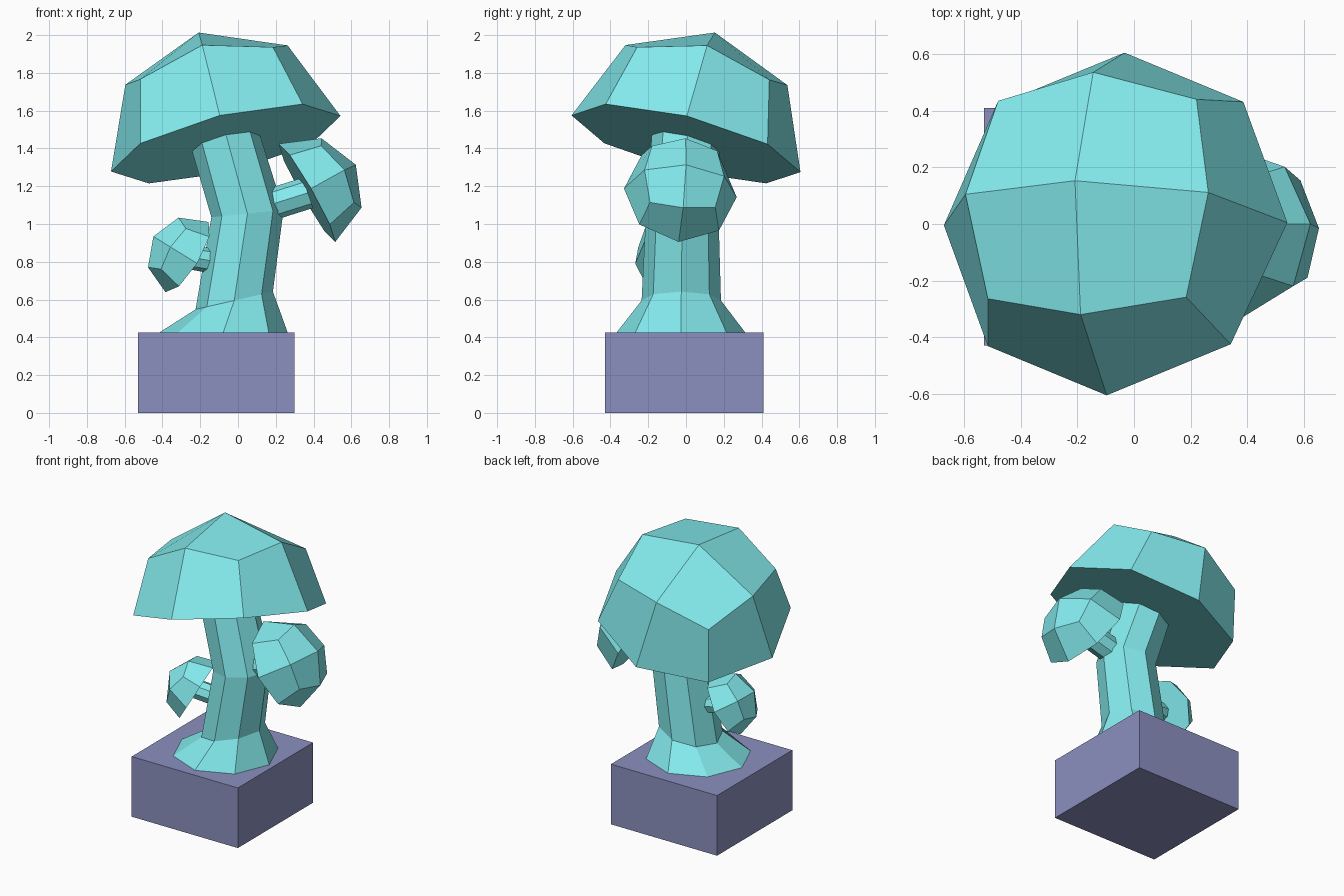
import bpy, bmesh, math
from mathutils import Vector, Matrix

if "Cube" in bpy.data.objects:
    bpy.data.objects.remove(bpy.data.objects["Cube"])


def material(name, color):
    m = bpy.data.materials.new(name)
    m.diffuse_color = color
    m.use_nodes = True
    m.node_tree.nodes["Principled BSDF"].inputs["Base Color"].default_value = m.diffuse_color
    return m


CYAN = material("cyan", (0.23, 0.83, 0.85, 1))
LILAC = material("lilac", (0.26, 0.28, 0.52, 1))


def finish(bm, name, mat):
    bmesh.ops.recalc_face_normals(bm, faces=bm.faces[:])
    me = bpy.data.meshes.new(name)
    bm.to_mesh(me)
    bm.free()
    me.materials.append(mat)
    ob = bpy.data.objects.new(name, me)
    bpy.context.collection.objects.link(ob)
    return ob


def frame(normal, x_hint):
    n = Vector(normal).normalized()
    y = n.cross(Vector(x_hint)).normalized()
    return Matrix((y.cross(n), y, n)).transposed()


def dome(name, center, radius, normal, x_hint):
    """Upper half of a spherified, once-divided cube, closed underneath."""
    bm = bmesh.new()
    bmesh.ops.create_cube(bm, size=2)
    bmesh.ops.subdivide_edges(bm, edges=bm.edges[:], cuts=1, use_grid_fill=True)
    for v in bm.verts:
        v.co.normalize()
    bmesh.ops.delete(bm, geom=[v for v in bm.verts if v.co.z < -0.01], context='VERTS')
    bmesh.ops.contextual_create(bm, geom=[e for e in bm.edges if e.is_boundary])
    rot = frame(normal, x_hint)
    for v in bm.verts:
        v.co = Vector(center) + rot @ (v.co * radius)
    return finish(bm, name, CYAN)


def tube(name, rings, x_hint):
    """Eight-sided tube through rings of (center, radius, normal)."""
    bm = bmesh.new()
    loops = []
    for c, r, n in rings:
        rot = frame(n, x_hint)
        loops.append([bm.verts.new(Vector(c) + rot @ Vector(
            (r * math.cos(i * math.pi / 4), r * math.sin(i * math.pi / 4), 0)))
            for i in range(8)])
    for a, b in zip(loops, loops[1:]):
        for i in range(8):
            j = (i + 1) % 8
            bm.faces.new((a[i], a[j], b[j], b[i]))
    bm.faces.new(loops[0])
    bm.faces.new(loops[-1])
    return finish(bm, name, CYAN)


# Square plinth
bm = bmesh.new()
bmesh.ops.create_cube(bm, size=1)
for v in bm.verts:
    v.co = Vector((v.co.x * 0.83 - 0.115, v.co.y * 0.84 - 0.01, (v.co.z + 0.5) * 0.425))
finish(bm, "plinth", LILAC)

# Main bent stem with a flared foot
tube("main_stem", [
    ((-0.08, -0.027, 0.42), 0.345, (0, 0, 1)),
    ((-0.02, -0.025, 0.595), 0.21, (-0.23, 0, 1)),
    ((0.05, -0.02, 1.055), 0.192, (-0.1, 0, 1)),
    ((-0.07, 0.0, 1.45), 0.185, (-0.23, 0.245, 0.942)),
], (1, 0, 0))

# Side stems
right_n, left_n = (0.94, 0.0, 0.33), (-0.97, -0.17, 0.17)
tube("right_branch", [((0.1, -0.02, 1.08), 0.085, right_n),
                      ((0.37, -0.03, 1.165), 0.085, right_n)], (0, 1, 0))
tube("left_branch", [((-0.05, -0.02, 0.79), 0.065, left_n),
                     ((-0.275, -0.06, 0.828), 0.065, left_n)], (0, 1, 0))

# Caps
dome("main_cap", (-0.065, 0.0, 1.425), 0.625, (-0.23, 0.245, 0.942), (0.972, 0.008, 0.237))
dome("right_cap", (0.365, -0.03, 1.165), 0.3, (0.855, 0.1, 0.49), (0.5, -0.03, -0.86))
dome("left_cap", (-0.27, -0.06, 0.825), 0.218, (-0.815, -0.29, 0.5), (-0.53, 0.0, -0.85))
